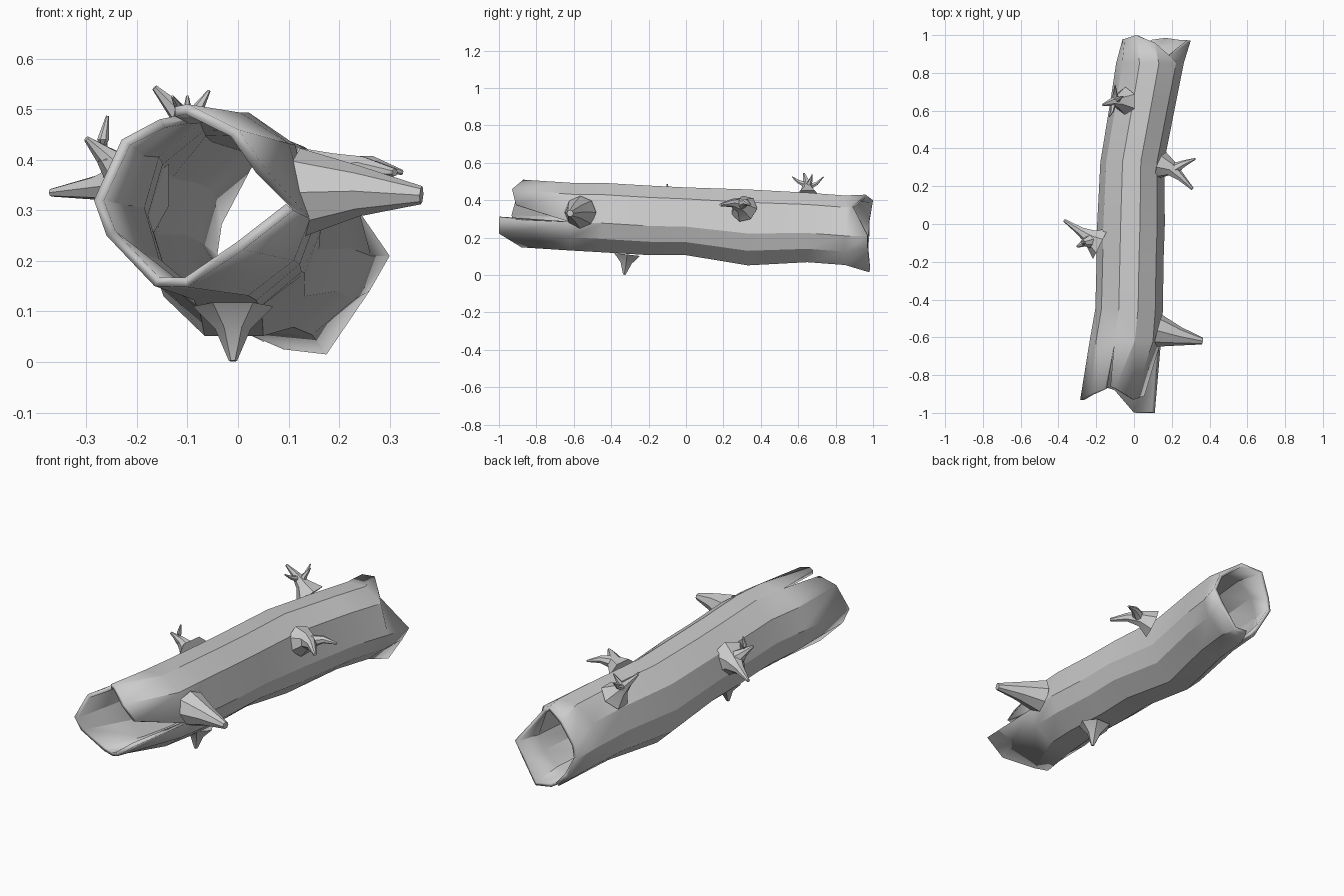
import bpy, bmesh, math
from mathutils import Vector


def finish(name, bm, angle=25):
    me = bpy.data.meshes.new(name)
    bm.to_mesh(me)
    bm.free()
    ob = bpy.data.objects.new(name, me)
    bpy.context.collection.objects.link(ob)
    bpy.ops.object.select_all(action='DESELECT')
    ob.select_set(True)
    bpy.context.view_layer.objects.active = ob
    bpy.ops.object.shade_smooth_by_angle(angle=math.radians(angle))
    return ob


# Log shell: columns run along the log; repeated angles are seams that split open at an end
ANGLES = [-8, -8, 40, 75, 108, 108, 145, 180, 215, 250, 250, 290, 325]
FRONT = [(.11, -1, .30), (.055, -.91, .38), (0, -.93, .46), (-.10, -.87, .51),
         (-.125, -.86, .505), (-.155, -.87, .48), (-.23, -.90, .44),
         (-.285, -.93, .32), (-.26, -.91, .25), (-.165, -.86, .15),
         (-.165, -.86, .15), (-.10, -.88, .148), (.01, -1, .222)]
BACK = [(.30, .97, .21), (.30, .97, .21), (.19, .89, .37), (.11, .96, .43),
        (.01, 1, .40), (.01, 1, .40), (-.05, .98, .28), (-.06, .98, .21),
        (0, .97, .10), (.05, .97, .04), (.09, .97, .025), (.175, .98, .015),
        (.26, .97, .14)]
# y, centre x, centre z, half width, half height
RINGS = [(-.62, -.045, .31, .19, .19), (-.45, -.025, .305, .18, .195),
         (-.2, -.02, .29, .178, .195), (0, -.015, .285, .18, .19),
         (.33, -.008, .252, .17, .213), (.65, .05, .252, .175, .195),
         (.85, .085, .237, .18, .195)]


def ring(y, cx, cz, rx, rz):
    return [(cx + rx * math.cos(math.radians(a)), y,
             cz + rz * math.sin(math.radians(a))) for a in ANGLES]


bm = bmesh.new()
rows = [[bm.verts.new(p) for p in r]
        for r in [FRONT] + [ring(*r) for r in RINGS] + [BACK]]
n = len(ANGLES)
SEAMS = (0, 4, 9)      # zero-width columns
for a, b in zip(rows, rows[1:]):
    for j in range(n):
        if j not in SEAMS:
            k = (j + 1) % n
            bm.faces.new((a[j], b[j], b[k], a[k]))
bmesh.ops.remove_doubles(bm, verts=bm.verts, dist=.0005)
log = finish("hollow_log", bm)
sol = log.modifiers.new("wall", 'SOLIDIFY')
sol.thickness = .02
sol.offset = -1


# Branch: tapered faceted tubes through (x, y, z, radius) points, several forks per object
def branch(name, *paths, sides=7):
    bm = bmesh.new()
    for path in paths:
        pts = [Vector(p[:3]) for p in path]
        loops = []
        for i, p in enumerate(pts):
            d = pts[min(i + 1, len(pts) - 1)] - pts[max(i - 1, 0)]
            q = d.to_track_quat('Z', 'Y')
            r = path[i][3]
            loops.append([bm.verts.new(p + q @ Vector((
                r * math.cos(2 * math.pi * s / sides),
                r * math.sin(2 * math.pi * s / sides), 0))) for s in range(sides)])
        for a, b in zip(loops, loops[1:]):
            for s in range(sides):
                t = (s + 1) % sides
                bm.faces.new((a[s], a[t], b[t], b[s]))
        bm.faces.new(loops[-1])
        bm.faces.new(loops[0][::-1])
    return finish(name, bm)


branch("front_right_stub",
       [(.125, -.565, .335, .088), (.24, -.595, .338, .05), (.363, -.62, .33, .018)], sides=8)
branch("bottom_spike",
       [(-.01, -.315, .11, .08), (-.01, -.32, .065, .035), (-.01, -.33, .002, .008)], sides=6)
branch("left_branch",
       [(-.175, -.10, .35, .095), (-.225, -.075, .35, .05), (-.28, -.04, .345, .025), (-.37, .02, .335, .008)],
       [(-.22, -.09, .365, .045), (-.265, -.10, .41, .02), (-.30, -.12, .442, .006)],
       [(-.26, -.10, .40, .02), (-.267, -.10, .44, .012), (-.258, -.10, .487, .003)])
branch("back_right_branch",
       [(.145, .31, .355, .075), (.20, .29, .375, .04), (.25, .245, .385, .022), (.31, .185, .375, .008)],
       [(.20, .285, .375, .035), (.265, .32, .39, .018), (.325, .345, .375, .005)])
branch("top_branch",
       [(-.045, .65, .41, .075), (-.085, .65, .455, .035), (-.12, .645, .495, .02), (-.165, .63, .543, .006)],
       [(-.095, .65, .465, .022), (-.08, .665, .50, .012), (-.057, .675, .537, .003)],
       [(-.11, .645, .48, .018), (-.115, .60, .50, .010), (-.13, .568, .525, .003)],
       [(-.10, .655, .47, .018), (-.10, .70, .49, .010), (-.10, .735, .525, .003)], sides=6)
